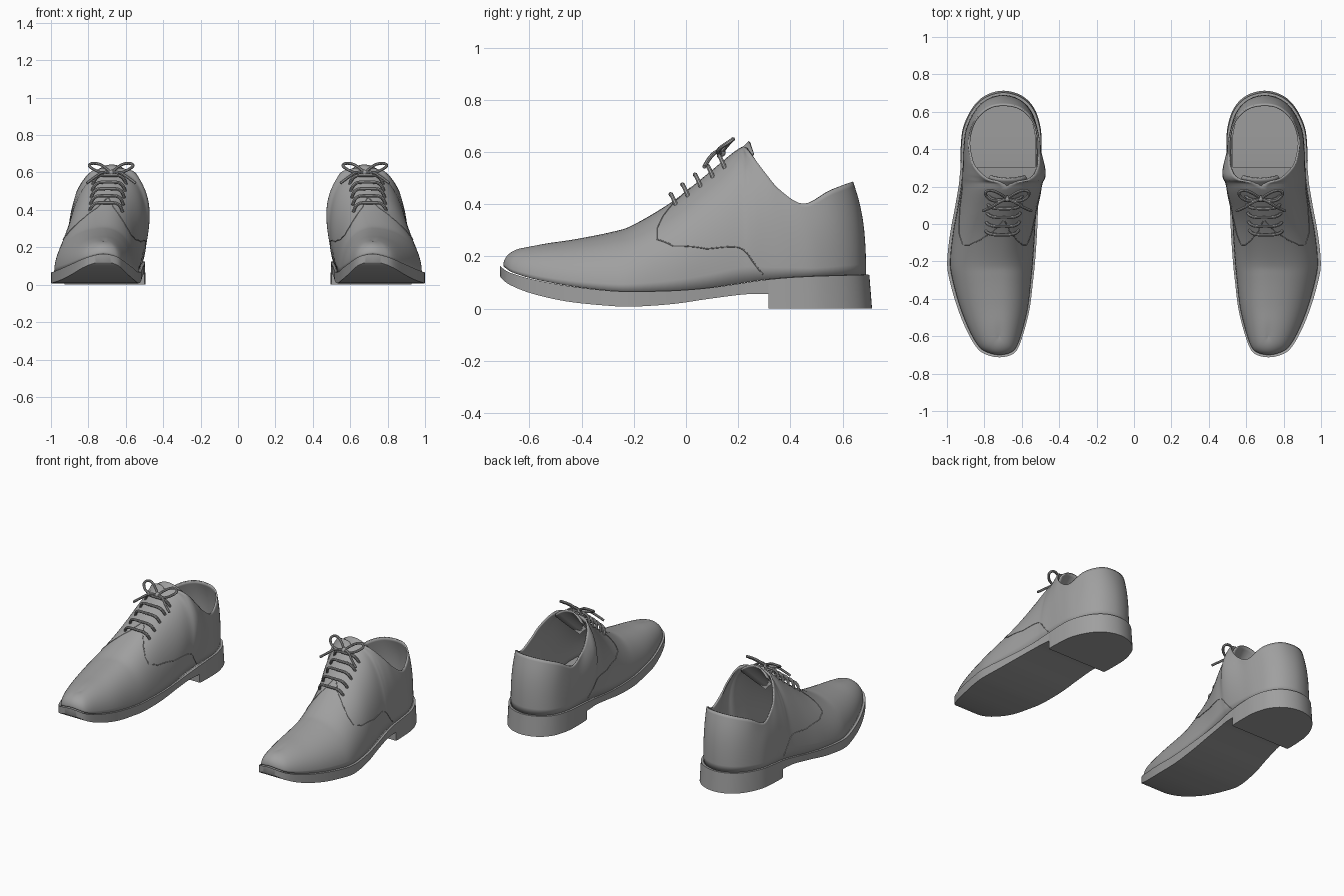
import bpy, bmesh, math
from mathutils import Vector

if "Cube" in bpy.data.objects:
    bpy.data.objects.remove(bpy.data.objects["Cube"])

leather = bpy.data.materials.new("grey_leather")
leather.diffuse_color = (0.35, 0.35, 0.35, 1)
leather.use_nodes = True
leather.node_tree.nodes["Principled BSDF"].inputs["Base Color"].default_value = leather.diffuse_color

# Foot outline from toe to heel: y, outer x, inner x, welt z, sole bottom z
BASE = [(-.70, .72, .72, .165, .125), (-.69, .775, .665, .155, .112), (-.66, .825, .63, .137, .09),
        (-.58, .875, .60, .113, .058), (-.45, .928, .568, .088, .028), (-.30, .97, .55, .070, .012),
        (-.20, .983, .54, .066, .008), (-.05, .968, .53, .069, .018), (.08, .945, .525, .079, .037),
        (.20, .925, .52, .096, .053), (.25, .92, .515, .104, .056), (.31, .915, .512, .112, .056),
        (.40, .912, .51, .12, .056), (.50, .90, .515, .125, .056), (.60, .855, .547, .128, .056),
        (.665, .79, .61, .13, .056), (.69, .70, .70, .13, .056)]
# Instep ridge, then collar edge: y, outer x, inner x, z
TOP = [(-.60, .72, .72, .235), (-.595, .72, .72, .236), (-.575, .72, .72, .241),
       (-.52, .72, .72, .252), (-.42, .72, .72, .267), (-.28, .72, .72, .295),
       (-.20, .717, .717, .322), (-.05, .70, .70, .412), (.08, .69, .69, .515),
       (.20, .68, .68, .612), (.235, .78, .56, .608), (.30, .85, .515, .525),
       (.36, .875, .505, .455), (.45, .885, .505, .402), (.55, .855, .535, .452),
       (.62, .785, .605, .48), (.64, .70, .70, .487)]
ROWS, SUB, STEPS = 16, 5, 14
HEEL_ROW, THROAT_ROW = 11, 9


def station(k):
    """Ring station k: outer side toe to heel, then inner side back to the toe."""
    k %= 2 * ROWS
    r, side = (k, 1) if k <= ROWS else (2 * ROWS - k, 2)
    b, t = BASE[r], TOP[r]
    return Vector((b[side], b[0], b[3], b[4], t[side], t[0], t[3]))


def ring(s):
    k = math.floor(s)
    u = s - k
    a, b, c, d = (station(k + i) for i in (-1, 0, 1, 2))
    return .5 * (2 * b + (c - a) * u + (2 * a - 5 * b + 4 * c - d) * u**2 + (3 * b - a - 3 * c + d) * u**3)


def surface(s, t):
    """Point on the upper: an arched column from welt to ridge or collar."""
    p = ring(s)
    row = min(s, 2 * ROWS - s)
    base, top = Vector(p[0:3]), Vector(p[4:7])
    if row <= THROAT_ROW:
        q = ring(2 * ROWS - s)
        top = (top + Vector(q[4:7])) / 2
    h = top.z - base.z
    open_part = min(max(row - THROAT_ROW, 0), 1)
    p1 = base + Vector((0, 0, .55 * h))
    p2 = top.lerp(base, .6)
    p2.z = top.z - .25 * h * open_part
    if s > ROWS:  # bulge on the inner side of the ankle
        g = .07 * math.exp(-((base.y - .22) / .15) ** 2)
        p1.x -= g
        p2.x -= g
    return (1-t)**3 * base + 3*(1-t)**2*t * p1 + 3*(1-t)*t*t * p2 + t**3 * top


def finish(obj, thickness=0):
    """Optional thickness, smooth shading, and the second shoe by mirroring."""
    bpy.ops.object.select_all(action='DESELECT')
    obj.select_set(True)
    bpy.context.view_layer.objects.active = obj
    obj.data.materials.clear()
    obj.data.materials.append(leather)
    bpy.ops.object.shade_smooth_by_angle(angle=math.radians(40))
    if thickness:
        m = obj.modifiers.new("thickness", 'SOLIDIFY')
        m.thickness, m.offset = thickness, -1
    obj.modifiers.new("pair", 'MIRROR').use_mirror_merge = False


def mesh_object(name, verts, faces, thickness=0, recalc=False):
    me = bpy.data.meshes.new(name)
    me.from_pydata([tuple(v) for v in verts], [], faces)
    bm = bmesh.new()
    bm.from_mesh(me)
    bmesh.ops.remove_doubles(bm, verts=bm.verts, dist=.0005)
    if recalc:
        bmesh.ops.recalc_face_normals(bm, faces=bm.faces)
    bm.to_mesh(me)
    bm.free()
    obj = bpy.data.objects.new(name, me)
    bpy.context.collection.objects.link(obj)
    finish(obj, thickness)


def slab(name, slices):
    """Solid skinned through four-cornered slices."""
    verts = [v for sl in slices for v in sl]
    n = len(slices)
    faces = [(4*i + j, 4*i + (j+1) % 4, 4*i + 4 + (j+1) % 4, 4*i + 4 + j)
             for i in range(n - 1) for j in range(4)]
    faces += [(0, 1, 2, 3), (4*n - 4, 4*n - 3, 4*n - 2, 4*n - 1)]
    mesh_object(name, verts, faces, recalc=True)


def cut(s, top_scale, bottom_scale, lift=0, bottom=None):
    """Cross slice of the foot outline at row s."""
    o, i = ring(s), ring(2 * ROWS - s)

    def pt(p, sc, z):
        return (.72 + (p[0] - .72) * sc[0], p[1] * sc[1], z)
    zt = o[2] + lift
    zb = o[3] if bottom is None else bottom
    return [pt(o, top_scale, zt), pt(i, top_scale, zt), pt(i, bottom_scale, zb), pt(o, bottom_scale, zb)]


def tube(name, points, radius, smooth=True):
    cu = bpy.data.curves.new(name, 'CURVE')
    cu.dimensions = '3D'
    cu.bevel_depth, cu.bevel_resolution, cu.use_fill_caps = radius, 2, True
    cu.resolution_u = 4
    sp = cu.splines.new('NURBS' if smooth else 'POLY')
    sp.points.add(len(points) - 1)
    for p, co in zip(sp.points, points):
        p.co = (*co, 1)
    if smooth:
        sp.order_u, sp.use_endpoint_u = 3, True
    obj = bpy.data.objects.new(name, cu)
    bpy.context.collection.objects.link(obj)
    bpy.ops.object.select_all(action='DESELECT')
    obj.select_set(True)
    bpy.context.view_layer.objects.active = obj
    bpy.ops.object.convert(target='MESH')
    finish(bpy.context.view_layer.objects.active)


# Upper: leather shell, closed over the instep and open at the collar
cols = 2 * ROWS * SUB
verts = [surface(c / SUB, j / STEPS) for c in range(cols) for j in range(STEPS + 1)]
W = STEPS + 1
faces = [(c*W + j, (c+1) % cols*W + j, (c+1) % cols*W + j + 1, c*W + j + 1)
         for c in range(cols) for j in range(STEPS)]
mesh_object("upper", verts, faces, thickness=.01)

# Sole with welt and stepped heel
EDGE, FLARE = (1.06, 1.018), (1.075, 1.033)
slices = [cut(i / SUB, EDGE, EDGE) for i in range(HEEL_ROW * SUB + 1)]
slices += [cut(i / SUB, EDGE, FLARE if i > HEEL_ROW * SUB else EDGE, bottom=0)
           for i in range(HEEL_ROW * SUB, ROWS * SUB + 1)]
slab("sole", slices)

# Heel pad inside
PAD = (.93, .975)
slab("heel_pad", [cut(i / SUB, PAD, PAD, lift=.012, bottom=.1)
                  for i in range(HEEL_ROW * SUB, ROWS * SUB + 1)])

# Tongue rising out of the throat
path = [(.04, .45, .06), (.12, .525, .08), (.19, .592, .095), (.225, .628, .105), (.24, .643, .095)]
verts = [(.675 + w * u / 4, y + .018 * (u / 4)**2, z - .045 * (u / 4)**2)
         for y, z, w in path for u in range(-4, 5)]
faces = [(r*9 + u, r*9 + u + 1, r*9 + u + 10, r*9 + u + 9) for r in range(4) for u in range(8)]
mesh_object("tongue", verts, faces, thickness=.01)

# Side panel seams
seam = [(7.5, .99), (7.05, .88), (6.75, .72), (6.6, .58), (6.6, .45), (7, .33),
        (8, .22), (9, .17), (9.8, .13), (11, .01)]
for side in ("outer", "inner"):
    pts = []
    for (s0, t0), (s1, t1) in zip(seam, seam[1:]):
        for k in range(6):
            s, t = s0 + (s1 - s0) * k / 6, t0 + (t1 - t0) * k / 6
            pts.append(surface(s if side == "outer" else 2 * ROWS - s, t))
    tube(side + "_seam", pts, .0025, smooth=False)

# Lace bars across the instep
for y, z in [(-.055, .425), (-.01, .462), (.038, .5), (.085, .535), (.13, .572)]:
    cx = .70 - .1 * y
    tube("lace_bar", [(cx + dx, y + dy, z + dz) for dx, dy, dz in
                      [(-.088, .02, -.035), (-.078, 0, .012), (0, -.005, .014),
                       (.078, 0, .012), (.088, .02, -.035)]], .0085)

# Bow: knot, two loops, two loose ends
KNOT = Vector((.678, .135, .598))
bpy.ops.mesh.primitive_uv_sphere_add(segments=12, ring_count=8, radius=.017, location=KNOT)
knot = bpy.context.object
knot.name = "lace_knot"
bpy.ops.object.transform_apply(location=True, rotation=False, scale=False)
finish(knot)
LOOP = [(0, 0, 0), (.04, .03, .04), (.095, .05, .055), (.125, .03, .04), (.09, -.01, .015), (.04, -.015, -.005), (0, 0, 0)]
END = [(0, 0, 0), (.04, -.015, .01), (.09, -.05, -.025), (.13, -.065, -.055)]
for sx in (-1, 1):
    for name, shape in (("bow_loop", LOOP), ("lace_end", END)):
        tube(name, [KNOT + Vector((sx * x, y, z)) for x, y, z in shape], .008)
